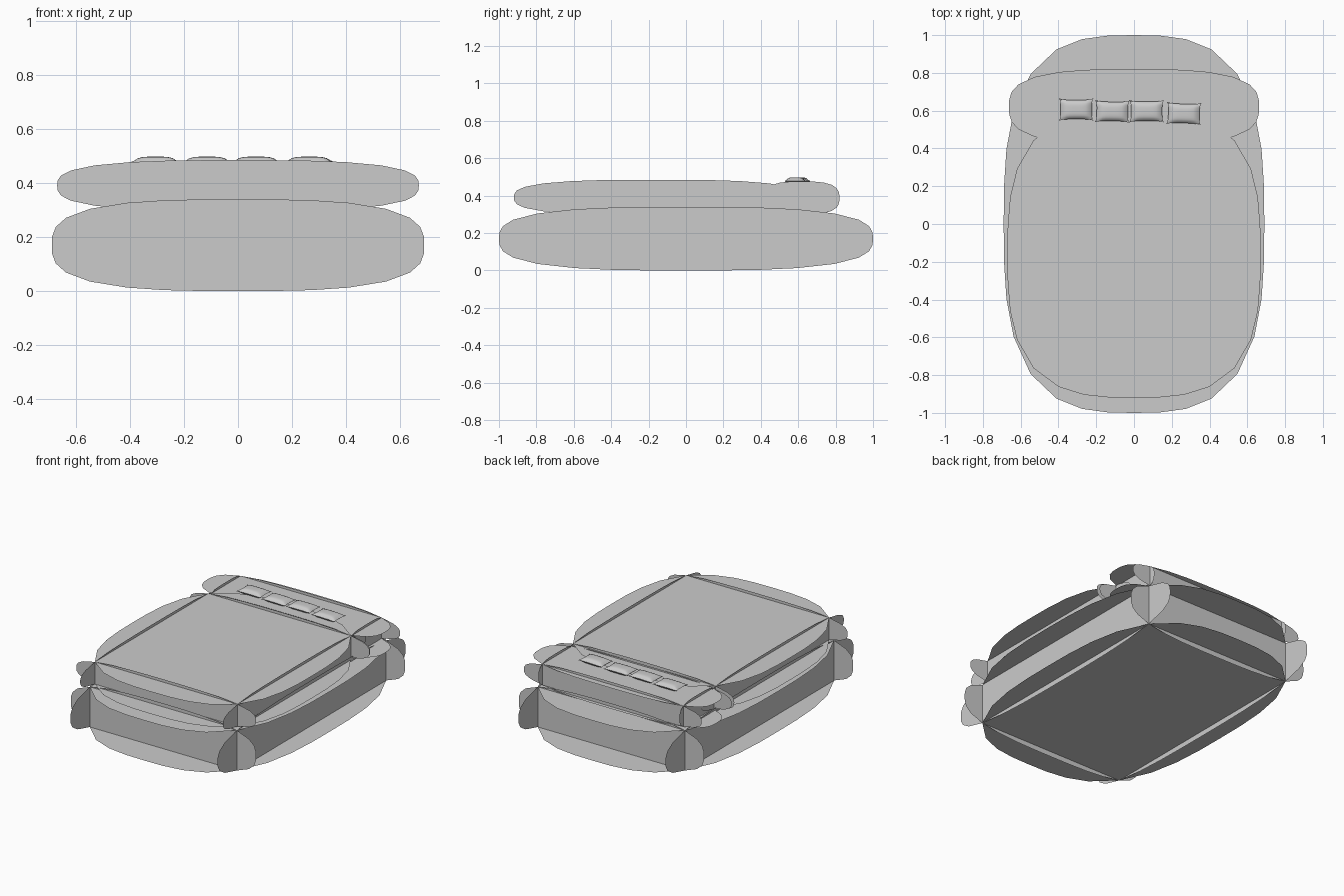
import bpy, bmesh, math
from mathutils import Matrix, Vector

cube = bpy.data.objects.get("Cube")
if cube:
    bpy.data.objects.remove(cube, do_unlink=True)

grey = bpy.data.materials.new("plain_grey")
grey.use_nodes = True
colour = (0.6, 0.6, 0.6, 1)
grey.diffuse_color = colour
grey.node_tree.nodes["Principled BSDF"].inputs["Base Color"].default_value = colour

POWER = 3
CORNER = 0.5 ** (1 / POWER)   # where neighbouring panels cross
SEGMENTS = 8


def add_object(name, bm):
    mesh = bpy.data.meshes.new(name)
    bm.to_mesh(mesh)
    bm.free()
    mesh.materials.append(grey)
    obj = bpy.data.objects.new(name, mesh)
    bpy.context.collection.objects.link(obj)
    return obj


def rounded_outline():
    """Unit outline: four bulging sides, counter-clockwise."""
    points = []
    for side in range(4):
        turn = Matrix.Rotation(side * math.pi / 2, 2)
        for i in range(SEGMENTS):
            v = CORNER * (2 * i / SEGMENTS - 1)
            u = (1 - abs(v) ** POWER) ** (1 / POWER)
            points.append(turn @ Vector((u, v)))
    return points


def panel_box(name, centre, half):
    """Six flat panels with bulging outlines that cross at the box edges."""
    bm = bmesh.new()
    outline = rounded_outline()
    for axis in range(3):
        for sign in (-1, 1):
            verts = []
            for p in outline:
                co = Vector(centre)
                co[axis] += sign * CORNER * half[axis]
                for other, value in (((axis + 1) % 3, p.x), ((axis + 2) % 3, p.y)):
                    co[other] += value * half[other]
                verts.append(bm.verts.new(co))
            bm.faces.new(verts if sign > 0 else verts[::-1])
    return add_object(name, bm)


def cushion(name, location, width, depth, height, angle):
    """Stuffed cushion with pulled-in sides and pointed corners."""
    bm = bmesh.new()
    for sign in (-1, 1):
        grid = bmesh.ops.create_grid(bm, x_segments=10, y_segments=10, size=1)
        for vert in grid["verts"]:
            u, v = vert.co.x, vert.co.y
            puff = max(0, (1 - u ** 4) * (1 - v ** 4)) ** 0.7
            vert.co = (u * width / 2 * (1 - 0.1 * (1 - v ** 4)),
                       v * depth / 2 * (1 - 0.14 * (1 - u ** 4)),
                       sign * puff * height / 2)
    bmesh.ops.remove_doubles(bm, verts=bm.verts, dist=0.0005)
    bmesh.ops.recalc_face_normals(bm, faces=bm.faces)
    obj = add_object(name, bm)
    obj.location = location
    obj.rotation_euler.z = math.radians(angle)
    bpy.ops.object.select_all(action="DESELECT")
    obj.select_set(True)
    bpy.context.view_layer.objects.active = obj
    bpy.ops.object.shade_smooth_by_angle(angle=math.radians(40))


# Base, cover and head roll
panel_box("mattress", (0, 0, 0.17), (0.69, 1.0, 0.17))
panel_box("blanket", (0, -0.16, 0.391), (0.67, 0.76, 0.094))
panel_box("head_roll", (0, 0.62, 0.388), (0.662, 0.2, 0.088))

# Row of small cushions on the head roll
row = [(-0.306, 0.606, 0.0), (-0.115, 0.596, -1.0),
       (0.067, 0.597, 0.0), (0.264, 0.585, -2.0)]
for i, (x, y, angle) in enumerate(row):
    cushion(f"cushion_{i + 1}", (x, y, 0.478), 0.183, 0.118, 0.04, angle)
